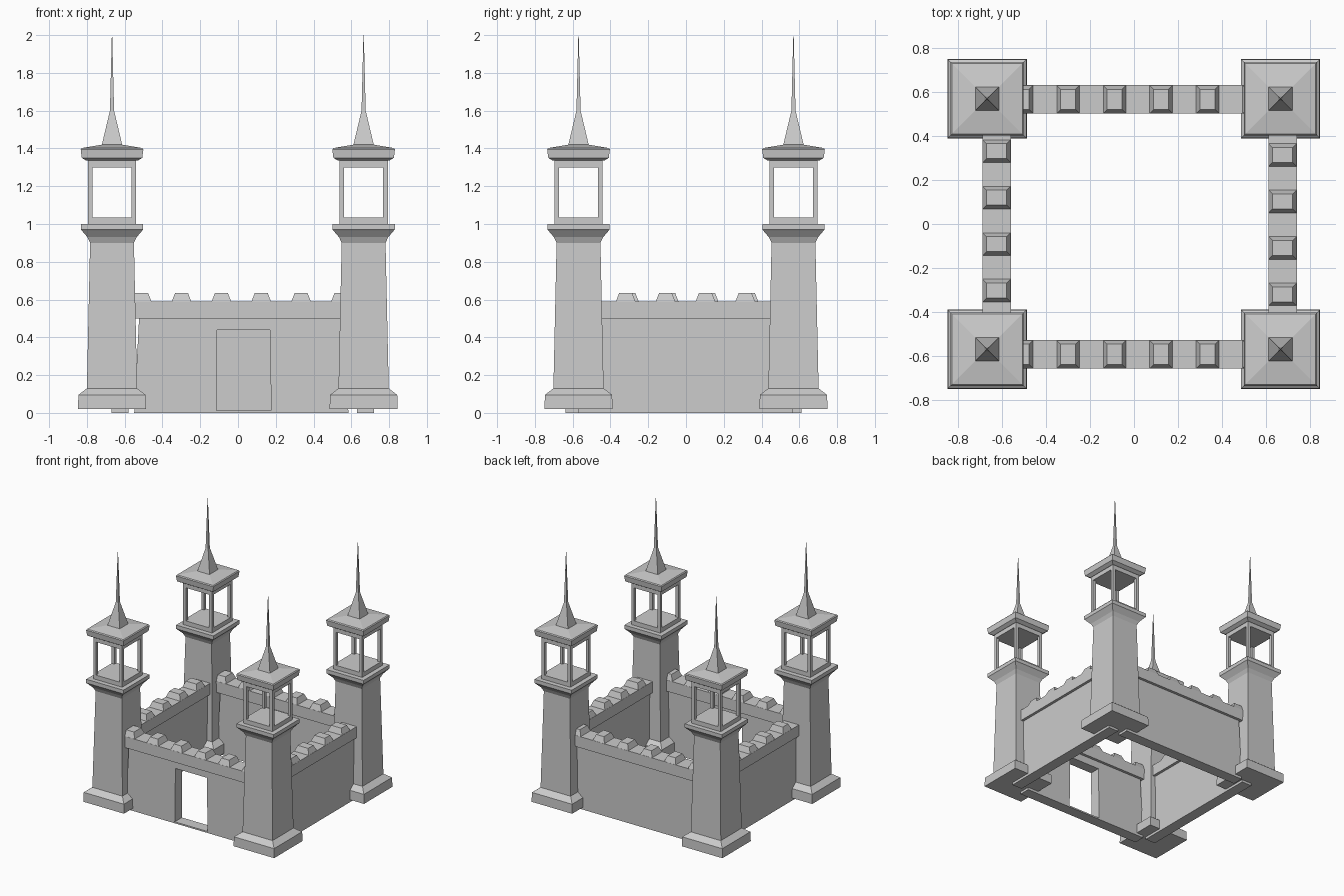
import bpy, bmesh

old = bpy.data.objects.get("Cube")
if old:
    bpy.data.objects.remove(old, do_unlink=True)

stone = bpy.data.materials.new("grey_stone")
stone.use_nodes = True
GREY = (0.6, 0.6, 0.6, 1)
stone.diffuse_color = GREY
stone.node_tree.nodes["Principled BSDF"].inputs["Base Color"].default_value = GREY


def loft(bm, rings, cx=0, cy=0):
    """Closed stack of rectangles, each ring is (half x, half y, z)."""
    loops = []
    for hx, hy, z in rings:
        corners = [(-hx, -hy), (hx, -hy), (hx, hy), (-hx, hy)]
        loops.append([bm.verts.new((cx + x, cy + y, z)) for x, y in corners])
    bm.faces.new(loops[0][::-1])
    bm.faces.new(loops[-1])
    for a, b in zip(loops, loops[1:]):
        for i in range(4):
            j = (i + 1) % 4
            bm.faces.new((a[i], a[j], b[j], b[i]))


def square(*profile):
    return [(h, h, z) for h, z in profile]


def to_mesh(bm, name):
    mesh = bpy.data.meshes.new(name)
    bm.to_mesh(mesh)
    bm.free()
    mesh.materials.append(stone)
    return mesh


def place(name, mesh, x=0, y=0):
    ob = bpy.data.objects.new(name, mesh)
    ob.location = (x, y, 0)
    bpy.context.collection.objects.link(ob)
    return ob


# Tower shaft with stepped foot and flared platform
bm = bmesh.new()
loft(bm, square((0.18, 0.02), (0.178, 0.095), (0.133, 0.13), (0.116, 0.9),
                (0.13, 0.93), (0.16, 0.965), (0.165, 0.97), (0.165, 1.0)))
shaft = to_mesh(bm, "tower_shaft")

# Open lantern: sill, four posts and lintel
bm = bmesh.new()
loft(bm, square((0.128, 1.0), (0.128, 1.035)))
loft(bm, square((0.128, 1.3), (0.128, 1.336)))
for sx in (-1, 1):
    for sy in (-1, 1):
        loft(bm, square((0.0125, 1.035), (0.0125, 1.3)), sx * 0.1155, sy * 0.1155)
lantern = to_mesh(bm, "tower_lantern")

# Roof slab and needle spire
bm = bmesh.new()
loft(bm, square((0.135, 1.335), (0.16, 1.35), (0.166, 1.395), (0.16, 1.402), (0.054, 1.42)))
loft(bm, square((0.054, 1.419), (0.011, 1.6), (0.001, 2.0)))
roof = to_mesh(bm, "tower_roof")

for side, x in (("right", -0.667), ("left", 0.665)):
    for end, y in (("front", -0.569), ("back", 0.569)):
        for part, mesh in (("shaft", shaft), ("lantern", lantern), ("roof", roof)):
            place(f"{end}_{side}_tower_{part}", mesh, x, y)


def wall(name, cx, cy, half, along_x, merlons):
    """Battered wall, overhanging parapet and a row of merlons."""
    def ring(length, thick, z):
        return (length, thick, z) if along_x else (thick, length, z)

    bm = bmesh.new()
    loft(bm, [ring(half, 0.045, 0), ring(half - 0.026, 0.043, 0.505)])
    body = place(name + "_wall", to_mesh(bm, name + "_wall"), cx, cy)

    bm = bmesh.new()
    loft(bm, [ring(half - 0.005, 0.065, 0.5), ring(half - 0.005, 0.065, 0.59)])
    place(name + "_parapet", to_mesh(bm, name + "_parapet"), cx, cy)

    bm = bmesh.new()
    for i in range(merlons):
        d = (i - (merlons - 1) / 2) * 0.211
        loft(bm, [ring(0.052, 0.064, 0.589), ring(0.034, 0.046, 0.635)],
             d if along_x else 0, 0 if along_x else d)
    place(name + "_merlons", to_mesh(bm, name + "_merlons"), cx, cy)
    return body


front = wall("front", 0.0175, -0.592, 0.567, True, 6)
wall("back", 0.0175, 0.566, 0.567, True, 6)
wall("right", -0.624, 0.014, 0.567, False, 4)
wall("left", 0.675, -0.003, 0.567, False, 4)

# Gateway through the front wall, leaving a thin threshold
bm = bmesh.new()
loft(bm, [(0.145, 0.2, 0.012), (0.14, 0.2, 0.44)])
gate = place("gate_cutter", to_mesh(bm, "gate_cutter"), 0.03, -0.592)
gate.hide_render = True
gate.hide_viewport = True
cut = front.modifiers.new("gateway", "BOOLEAN")
cut.operation = "DIFFERENCE"
cut.solver = "EXACT"
cut.object = gate
